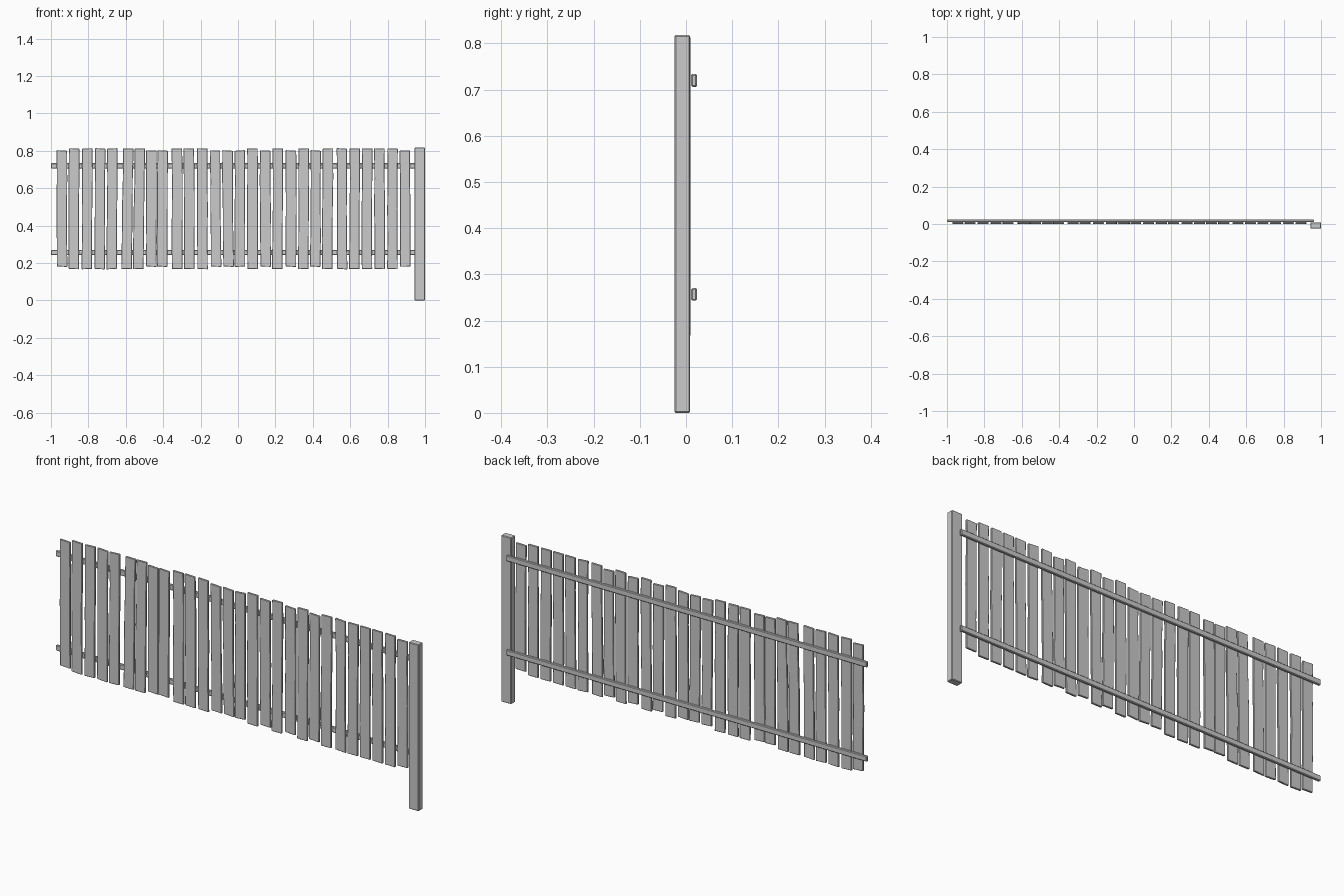
import bpy, bmesh, random
from mathutils import Vector

default = bpy.data.objects.get("Cube")
if default:
    bpy.data.objects.remove(default, do_unlink=True)

random.seed(4)

grey = bpy.data.materials.new("weathered_grey")
grey.use_nodes = True
colour = (0.6, 0.6, 0.6, 1)
grey.diffuse_color = colour
grey.node_tree.nodes["Principled BSDF"].inputs["Base Color"].default_value = colour


def board(name, low, high, bevel, lean=0, slant=0, wobble=0):
    """Bevelled timber between two corners, optionally leaning and warped."""
    low, high = Vector(low), Vector(high)
    size, middle = high - low, (low + high) / 2
    bm = bmesh.new()
    bmesh.ops.create_cube(bm, size=1)
    for v in bm.verts:
        top = v.co.z > 0
        side = v.co.x * 2
        v.co = Vector(a * b for a, b in zip(v.co, size)) + middle
        v.co.x += lean / 2 if top else -lean / 2
        v.co.z += side * slant
    bmesh.ops.bevel(bm, geom=bm.edges[:], offset=bevel, segments=1, affect='EDGES')
    # Cross cuts let the long edges waver
    if wobble:
        for i in (1, 2, 3):
            level = low.z + size.z * i / 4
            bmesh.ops.bisect_plane(bm, geom=bm.verts[:] + bm.edges[:] + bm.faces[:],
                                   plane_co=(0, 0, level), plane_no=(0, 0, 1))
            left, right = (random.uniform(-wobble, wobble) for _ in "ab")
            for v in bm.verts:
                if abs(v.co.z - level) < 0.001:
                    v.co.x += right if v.co.x > middle.x else left
    bmesh.ops.recalc_face_normals(bm, faces=bm.faces[:])
    mesh = bpy.data.meshes.new(name)
    bm.to_mesh(mesh)
    bm.free()
    mesh.materials.append(grey)
    obj = bpy.data.objects.new(name, mesh)
    bpy.context.collection.objects.link(obj)
    bpy.ops.object.select_all(action='DESELECT')
    obj.select_set(True)
    bpy.context.view_layer.objects.active = obj
    bpy.ops.object.shade_smooth_by_angle()
    return obj


# End post
board("end_post", (0.944, -0.025, 0), (1, 0.009, 0.818), 0.003)

# Rails along the back
board("upper_rail", (-1, 0.011, 0.706), (0.962, 0.024, 0.734), 0.003)
board("lower_rail", (-1, 0.011, 0.243), (0.962, 0.024, 0.27), 0.003)

# Upright planks: centres, and whether each is tall or short
centres = (-.941, -.877, -.807, -.738, -.674, -.591, -.529, -.463, -.404, -.326,
           -.262, -.19, -.12, -.053, .01, .078, .147, .211, .283, .35,
           .414, .479, .556, .623, .69, .757, .826, .893)
heights = "sttttttsstttssststststtttttts"
spans = {"t": (0.168, 0.813), "s": (0.181, 0.802)}
leans = {5: 0.01, 6: 0.009, 12: -0.006, 13: -0.006}
for i, (x, kind) in enumerate(zip(centres, heights)):
    if i == len(centres) - 1:
        kind = "s"
    bottom, top = spans[kind]
    board("plank", (x - 0.028, 0, bottom), (x + 0.028, 0.0095, top), 0.002,
          lean=leans.get(i, random.uniform(-0.003, 0.004)),
          slant=random.uniform(-0.002, 0.002), wobble=0.002)
